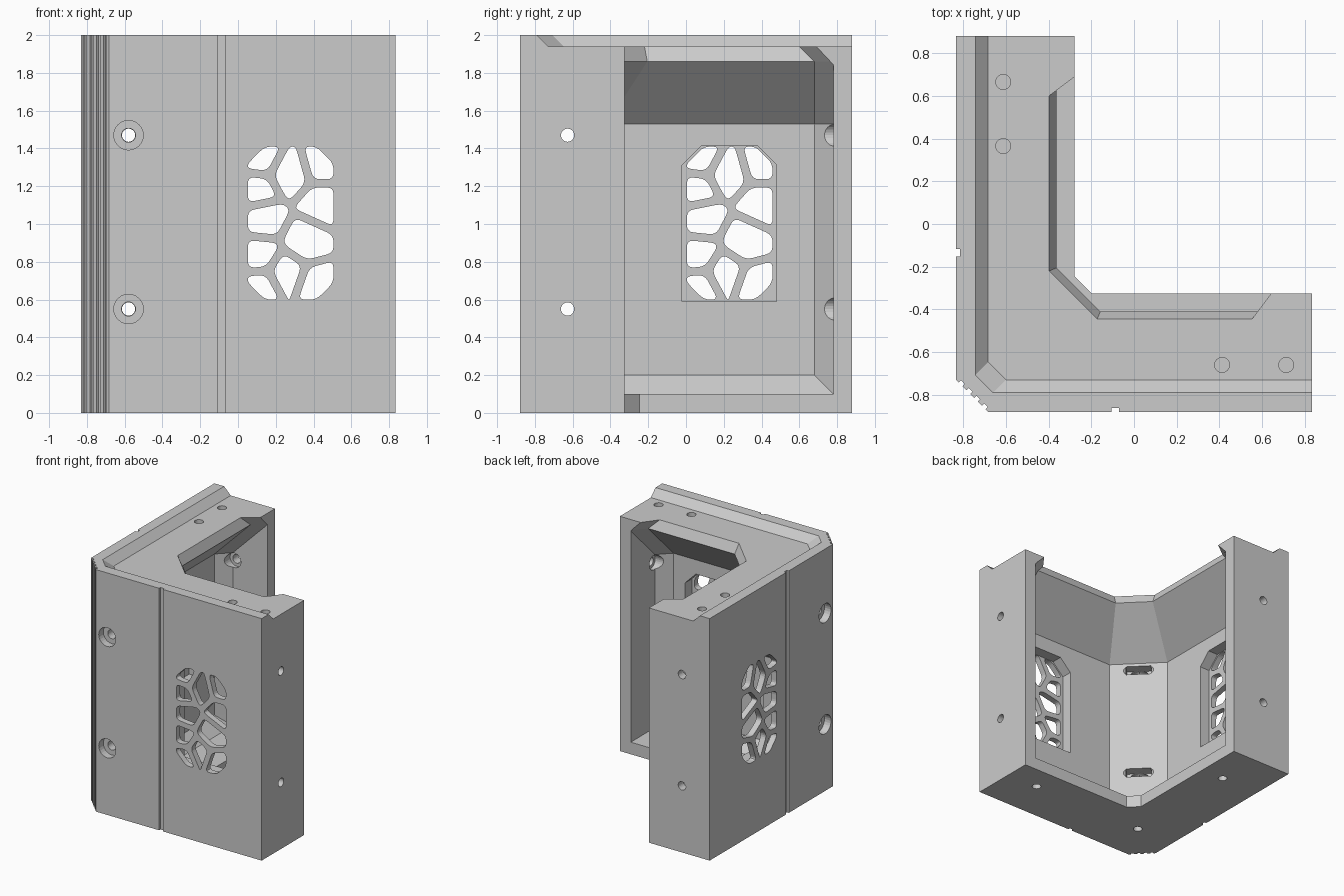
import bpy, bmesh, math
from mathutils import Vector

cube = bpy.data.objects.get("Cube")
if cube:
    bpy.data.objects.remove(cube, do_unlink=True)

U, V, H = 1.665, 1.76, 2.0      # arm lengths measured from the outer corner, height
ARM = 0.555                     # arm width
cutters = []


def loft(name, rings, cutter=True):
    """Closed solid through equal-length rings of (u, v, z) points."""
    bm = bmesh.new()
    loops = [[bm.verts.new((u - U / 2, v - V / 2, z)) for u, v, z in r] for r in rings]
    n = len(loops[0])
    for a, b in zip(loops, loops[1:]):
        for i in range(n):
            j = (i + 1) % n
            bm.faces.new((a[i], a[j], b[j], b[i]))
    bm.faces.new(loops[0][::-1])
    bm.faces.new(loops[-1])
    bmesh.ops.recalc_face_normals(bm, faces=bm.faces)
    mesh = bpy.data.meshes.new(name)
    bm.to_mesh(mesh)
    bm.free()
    obj = bpy.data.objects.new(name, mesh)
    bpy.context.scene.collection.objects.link(obj)
    if cutter:
        obj.hide_render = True
        cutters.append(obj)
    return obj


def upright(name, pts, lo, hi, cutter=True):
    return loft(name, [[(u, v, z) for u, v in pts] for z in (lo, hi)], cutter)


def sideways(name, pts, lo, hi, swap):
    """Prism of (along wall, z) points driven through a wall; swap mirrors to the other arm."""
    return loft(name, [[(t, a, z) if swap else (a, t, z) for a, z in pts] for t in (lo, hi)])


def circle(cx, cy, r, n=24):
    return [(cx + r * math.cos(math.tau * i / n), cy + r * math.sin(math.tau * i / n))
            for i in range(n)]


def notches(p, q, spots, width, depth):
    """Points of small square grooves on the edge p-q, cut to its left side."""
    p, q = Vector(p), Vector(q)
    d = (q - p).normalized()
    inward = Vector((-d.y, d.x)) * depth
    out = []
    for s in spots:
        a, b = p + d * (s - width / 2), p + d * (s + width / 2)
        out += [a, a + inward, b + inward, b]
    return [tuple(v) for v in out]


# Outer L-shaped body with bevelled, grooved corner
B, G = 0.15, 0.745
left, front = (0, B), (B, 0)
bevel = B * math.sqrt(2)
outline = [(0, V)]
outline += notches((0, V), left, [V - G], 0.036, 0.018)
outline += [left]
outline += notches(left, front, [bevel * k for k in (0.14, 0.38, 0.62, 0.86)], 0.024, 0.014)
outline += [front]
outline += notches(front, (U, 0), [G - B], 0.036, 0.018)
outline += [(U, 0), (U, ARM), (ARM + 0.08, ARM), (ARM, ARM + 0.08), (ARM, V)]
body = upright("corner_bracket", outline, 0, H, cutter=False)


# Recessed top leaving a sloped lip along the outer edges
def lip_ring(z, w):
    c = w + 0.083
    return [(u, v, z) for u, v in ((w, c), (w, 3), (3, 3), (3, w), (c, w))]


loft("lip_cutter", [lip_ring(1.94, 0.15), lip_ring(2.03, 0.06)])


# Inner cavity: chamfered floor, straight wall, sloped roof underside, open top edge
def cavity_ring(z, w, leg, a, b, k):
    far = 0.8
    half = [(w, w + leg, V - a), (w + k, V - b)]
    pts = [(w, w + leg), (w, V - a), (w + k, V - b), (far, V - b), (far, far),
           (U - b, far), (U - b, w + k), (U - a, w), (w + leg, w)]
    return [(u, v, z) for u, v in pts]


loft("cavity_cutter", [
    cavity_ring(0.1, 0.24, 0.26, 0.101, 0.1, 0.001),
    cavity_ring(0.2, 0.14, 0.32, 0.2, 0.1, 0.1),
    cavity_ring(1.53, 0.14, 0.32, 0.2, 0.1, 0.1),
    cavity_ring(1.86, 0.47, 0.205, 0.2, 0.1, 0.1),
    cavity_ring(1.94, 0.435, 0.225, 0.28, 0.19, 0.12),
    cavity_ring(2.1, 0.435, 0.225, 0.28, 0.19, 0.12)])


# Cellular vent: each cell is the area nearest its seed, inset by half a strut
def clip(poly, point, normal):
    out = []
    for p, q in zip(poly, poly[1:] + poly[:1]):
        dp, dq = (p - point).dot(normal), (q - point).dot(normal)
        if dp <= 0:
            out.append(p)
        if dp * dq < 0:
            out.append(p.lerp(q, dp / (dp - dq)))
    return out


def rounded(poly, r=0.035, steps=4):
    out = []
    for i, p in enumerate(poly):
        a, b = poly[i - 1] - p, poly[(i + 1) % len(poly)] - p
        s = p + a.normalized() * min(r, a.length * 0.42)
        e = p + b.normalized() * min(r, b.length * 0.42)
        for k in range(steps + 1):
            t = k / steps
            out.append(tuple(s.lerp(p, t).lerp(p.lerp(e, t), t)))
    return out


def cut_rect(x0, x1, z0, z1, low, high):
    return [Vector(p) for p in (
        (x0 + low, z0), (x1 - low, z0), (x1, z0 + low), (x1, z1 - high),
        (x1 - high, z1), (x0 + high, z1), (x0, z1 - high), (x0, z0 + low))]


seeds = [Vector((x + U / 2, z)) for x, z in (
    (0.12, 1.35), (0.1, 1.18), (0.27, 1.27), (0.45, 1.32), (0.45, 1.11), (0.13, 1.03),
    (0.36, 0.91), (0.11, 0.83), (0.25, 0.74), (0.12, 0.67), (0.42, 0.68))]
cells = []
for s in seeds:
    poly = cut_rect(0.885, 1.338, 0.6, 1.41, 0.09, 0.09)
    for o in seeds:
        if o is not s:
            n = (o - s).normalized()
            poly = clip(poly, (s + o) / 2 - n * 0.022, n)
    cells.append(rounded(poly))
pocket = [tuple(p) for p in cut_rect(0.86, 1.36, 0.59, 1.412, 0.001, 0.1)]

# Features repeated on both arms
for swap in (False, True):
    end = U if swap else V
    sideways("vent_pocket_cutter", pocket, 0.05, 0.2, swap)
    for c in cells:
        sideways("vent_cell_cutter", c, -0.05, 0.1, swap)
    for z in (0.55, 1.47):
        for r, lo, hi in ((0.078, -0.05, 0.06), (0.037, -0.1, 0.42),
                          (0.06, end - 0.22, end - 0.07), (0.035, end - 0.2, end + 0.1)):
            sideways("bolt_hole_cutter", circle(0.253, z, r), lo, hi, swap)
    for a in (1.245, 1.545):
        c = (0.22, a) if swap else (a, 0.22)
        upright("top_hole_cutter", circle(*c, 0.035), 1.8, 2.1)
    c = (0.35, 1.38) if swap else (1.38, 0.35)
    upright("bottom_hole_cutter", circle(*c, 0.035), -0.1, 0.08)
upright("bottom_hole_cutter", circle(0.35, 0.35, 0.035), -0.1, 0.08)

# Slots in the diagonal inner corner face
for z in (0.55, 1.47):
    upright("corner_slot_cutter", [(0.17, 0.31), (0.31, 0.17), (0.43, 0.29), (0.29, 0.43)],
            z - 0.036, z + 0.036)

# Carve the body
for c in cutters:
    mod = body.modifiers.new(c.name, 'BOOLEAN')
    mod.operation, mod.solver, mod.object = 'DIFFERENCE', 'EXACT', c
bpy.context.view_layer.update()
carved = bpy.data.meshes.new_from_object(
    body.evaluated_get(bpy.context.evaluated_depsgraph_get()))
body.modifiers.clear()
body.data = carved
for c in cutters:
    bpy.data.objects.remove(c, do_unlink=True)

# Plain grey finish
grey = bpy.data.materials.new("light_grey")
grey.use_nodes = True
colour = (0.6, 0.6, 0.6, 1)
grey.diffuse_color = colour
grey.node_tree.nodes["Principled BSDF"].inputs["Base Color"].default_value = colour
carved.materials.clear()
carved.materials.append(grey)
for p in carved.polygons:
    p.use_smooth = False
    p.material_index = 0
